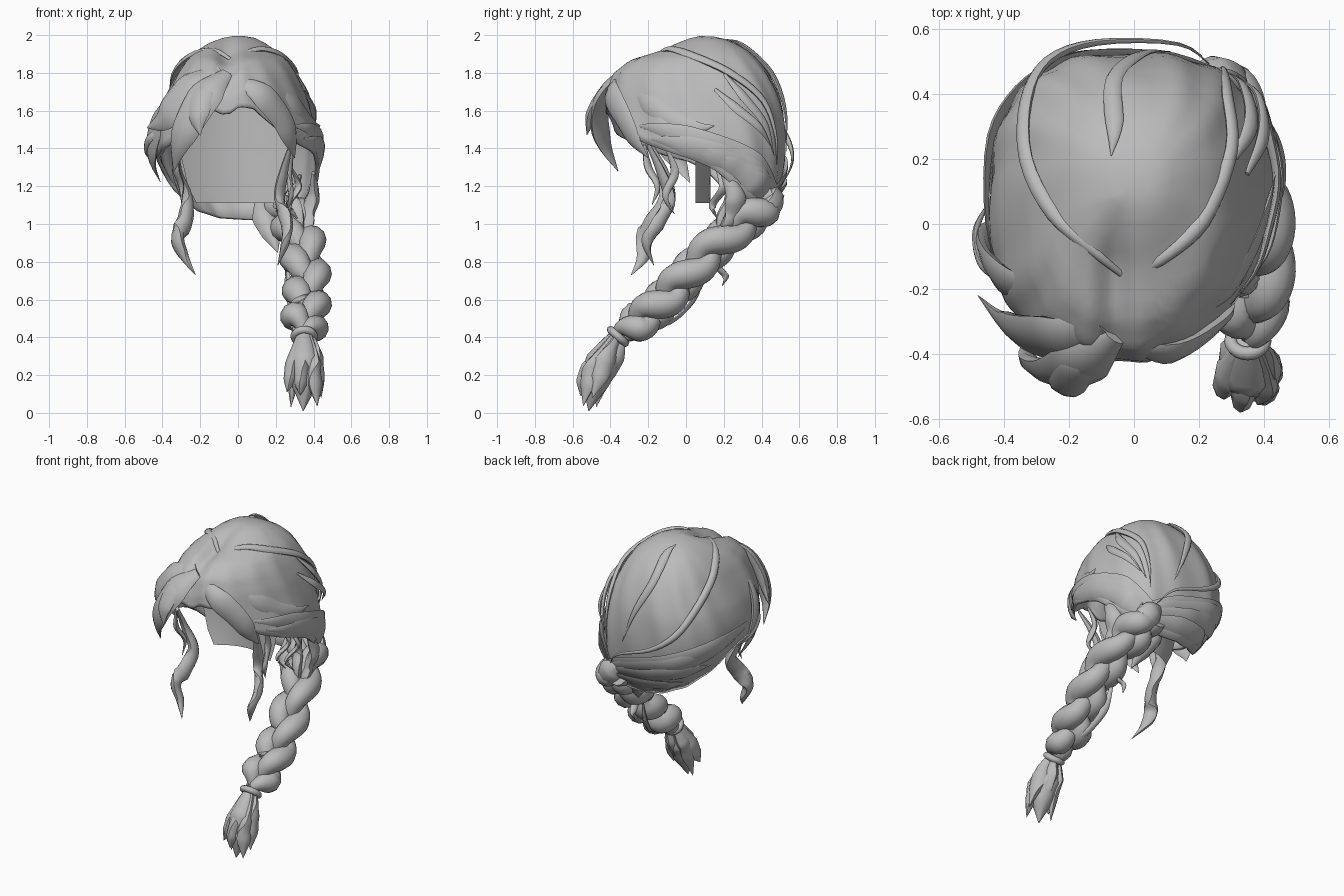
import bpy, bmesh, math
from mathutils import Vector

if "Cube" in bpy.data.objects:
    bpy.data.objects.remove(bpy.data.objects["Cube"])

hair = bpy.data.materials.new("hair_grey")
hair.diffuse_color = (0.5, 0.5, 0.5, 1)
hair.use_nodes = True
hair.node_tree.nodes["Principled BSDF"].inputs["Base Color"].default_value = hair.diffuse_color
HEAD = Vector((0, 0.05, 1.5))


def interp(table, k):
    """Linear lookup of a row in a sorted table."""
    if k <= table[0][0]:
        return table[0][1:]
    for a, b in zip(table, table[1:]):
        if k <= b[0]:
            f = (k - a[0]) / (b[0] - a[0])
            return [p + (q - p) * f for p, q in zip(a[1:], b[1:])]
    return table[-1][1:]


# Cap cross-sections: height, left, right, front, back
SECTIONS = [(1.02, -.20, .36, -.30, .43), (1.1, -.28, .40, -.33, .465),
            (1.2, -.36, .43, -.37, .495), (1.3, -.42, .43, -.40, .515),
            (1.4, -.445, .43, -.42, .525), (1.5, -.44, .41, -.43, .525),
            (1.6, -.415, .38, -.43, .515), (1.7, -.37, .35, -.42, .485),
            (1.8, -.32, .305, -.385, .435), (1.87, -.27, .26, -.30, .38),
            (1.92, -.215, .20, -.14, .325), (1.96, -.15, .14, -.05, .255),
            (1.985, -.08, .09, .02, .19), (2.0, 0, 0, .1, .1)]
# Hem height by angle (0 right, 90 back, 180 left, 270 front)
HEM = [(0, 1.33), (30, 1.13), (60, 1.03), (90, 1.02), (120, 1.03), (150, 1.07),
       (165, 1.15), (182, 1.33), (215, 1.41), (238, 1.48), (255, 1.6), (270, 1.63),
       (288, 1.61), (305, 1.5), (325, 1.42), (360, 1.33)]


def surf(deg, z, off=0.0):
    """Point on the cap at an angle and height, pushed out by off."""
    xl, xr, yf, yb = interp(SECTIONS, z)
    c, s = math.cos(math.radians(deg)), math.sin(math.radians(deg))
    e = 0.75 if s > 0 else (0.78 if c < 0 else 1.1)
    px = math.copysign(abs(c) ** e, c)
    py = math.copysign(abs(s) ** e, s)
    wave = 1 + 0.012 * math.sin(math.radians(deg) * 14 + 9 * z) * min(1, (2 - z) * 4)
    x = (xl + xr) / 2 + ((xr - xl) / 2 * wave + off) * px
    y = (yf + yb) / 2 + ((yb - yf) / 2 * wave + off) * py
    # Parting groove along the front
    front = min(1, max(0, (0.08 - y) / 0.2))
    return Vector((x, y, z - 0.045 * front * math.exp(-((x + .06) / .05) ** 2) + off * 0.3))


def finish(name, bm, angle=50):
    bmesh.ops.recalc_face_normals(bm, faces=bm.faces)
    me = bpy.data.meshes.new(name)
    bm.to_mesh(me)
    bm.free()
    me.materials.append(hair)
    ob = bpy.data.objects.new(name, me)
    bpy.context.collection.objects.link(ob)
    bpy.ops.object.select_all(action='DESELECT')
    ob.select_set(True)
    bpy.context.view_layer.objects.active = ob
    bpy.ops.object.shade_smooth_by_angle(angle=math.radians(angle))
    return ob


def bridge(bm, rings, closed=True):
    for a, b in zip(rings, rings[1:]):
        n = len(a)
        for i in range(n if closed else n - 1):
            bm.faces.new((a[i], a[(i + 1) % n], b[(i + 1) % n], b[i]))


def spline(pts, n):
    """Smooth samples through the points."""
    p = [Vector(q) for q in pts]
    p = [p[0] * 2 - p[1]] + p + [p[-1] * 2 - p[-2]]
    out, segs = [], len(p) - 3
    for k in range(n + 1):
        t = k / n * segs
        i = min(int(t), segs - 1)
        t -= i
        a, b, c, d = p[i:i + 4]
        out.append(0.5 * (2 * b + (c - a) * t + (2 * a - 5 * b + 4 * c - d) * t * t
                          + (3 * b - a - 3 * c + d) * t ** 3))
    return out


def lock(name, pts, width, flat=0.5, shape=((0, .35), (.3, 1), (.65, .8), (1, .03)), n=18, sides=8):
    """Tapered strand whose flat side faces the head."""
    path = spline(pts, n)
    bm = bmesh.new()
    rings = []
    for k, p in enumerate(path):
        t = (path[min(k + 1, n)] - path[max(k - 1, 0)]).normalized()
        out = p - HEAD
        nrm = (out - t * out.dot(t)).normalized()
        side = t.cross(nrm)
        r = width * interp(shape, k / n)[0]
        rings.append([bm.verts.new(p + side * r * math.cos(a) + nrm * r * flat * math.sin(a))
                      for a in (2 * math.pi * j / sides for j in range(sides))])
    bridge(bm, rings)
    bm.faces.new(rings[0])
    bm.faces.new(rings[-1])
    return finish(name, bm)


def sweep(name, start, end, width, steps=7):
    """Flat lock that follows the cap between two (angle, height) spots."""
    pts = []
    for k in range(steps + 1):
        f = k / steps
        pts.append(surf(start[0] + (end[0] - start[0]) * f,
                        start[1] + (end[1] - start[1]) * f ** 1.5, .004 + .006 * math.sin(math.pi * f)))
    lock(name, pts, width, .22, ((0, .1), (.3, .9), (.7, 1), (1, .5)), 24)


# Hair cap
bm = bmesh.new()
COLS, ROWS = 90, 24
rings = []
for r in range(1, ROWS + 1):
    f = (r / ROWS) ** 1.6
    rings.append([bm.verts.new(surf(d, 1.998 + (interp(HEM, d)[0] - 1.998) * f))
                  for d in (360 * c / COLS for c in range(COLS))])
bridge(bm, rings)
bm.faces.new(rings[0])
cap = finish("hair_cap", bm, 60)
solid = cap.modifiers.new("thickness", 'SOLIDIFY')
solid.thickness = 0.02

# Inner lining sheet closing the hollow behind the face
bm = bmesh.new()
rings = []
for z, xl, xr in [(1.11, -.22, .21), (1.2, -.265, .24), (1.35, -.3, .27), (1.5, -.31, .29), (1.68, -.29, .27)]:
    row = []
    for k in range(13):
        u = k / 6 - 1
        row.append(bm.verts.new(((xl + xr) / 2 + (xr - xl) / 2 * u, .05 + .08 * (1 - u * u), z)))
    rings.append(row)
bridge(bm, rings, False)
finish("inner_lining", bm)

# Loose strands lying over the crown
lock("crown_strand_left", [(-.02, -.17, 1.86), (-.13, -.08, 1.92), (-.25, .03, 1.89), surf(163, 1.79, .02),
     surf(140, 1.65, .015), surf(118, 1.5, .025), surf(98, 1.38, .045), surf(80, 1.28, .05),
     surf(66, 1.16, .02)], .026, .7, n=32)
lock("crown_strand_right", [(-.02, -.17, 1.86), (.1, -.1, 1.925), (.22, .02, 1.895), surf(22, 1.8, .012),
     surf(45, 1.66, .01), surf(55, 1.48, .01), surf(60, 1.3, .01)], .026, .7, n=28)
lock("crown_strand_back", [(-.07, .21, 1.98), (-.06, .3, 1.945), surf(95, 1.8, .012),
     surf(87, 1.6, .015), surf(80, 1.38, .01)], .03, .5, ((0, .05), (.3, 1), (.65, .8), (1, .03)))
lock("side_wisp_upper", [surf(18, 1.79, .01), surf(27, 1.66, .03), surf(42, 1.52, .03), surf(55, 1.36, .01)], .03)
lock("side_wisp_lower", [surf(10, 1.71, .01), surf(20, 1.6, .035), surf(35, 1.5, .04), surf(50, 1.4, .02)], .028)

# Locks sweeping back to the gathered nape
for i, (d, z) in enumerate([(-40, 1.52), (-32, 1.45), (-15, 1.4), (0, 1.35)]):
    sweep(f"right_sweep_{i}", (d, z), (63 - 3 * i, 1.18 - .02 * i), .065)
for i, (d, z) in enumerate([(200, 1.45), (178, 1.38), (160, 1.25), (145, 1.12)]):
    sweep(f"left_sweep_{i}", (d, z), (66 + i, 1.18 - .03 * i), .065)
lock("nape_knot", [(.16, .45, 1.19), (.23, .46, 1.14), (.28, .44, 1.08), (.3, .37, 1.03)], .08, .75,
     ((0, .3), (.4, 1), (.7, 1), (1, .4)))
lock("nape_lock", [(.11, .4, 1.13), (.14, .34, 1.03), (.18, .28, .94), (.21, .22, .85)], .065, .7)
# Side locks dropping from the hem into the braid
DROP = ((0, .3), (.4, 1), (.8, .9), (1, .4))
lock("drop_lock_outer", [(.4, .2, 1.27), (.4, .26, 1.15), (.36, .25, 1.04), (.37, .18, .95)], .06, .6, DROP)
lock("drop_lock_inner", [(.33, .2, 1.26), (.29, .24, 1.14), (.31, .2, 1.05), (.33, .18, .95)], .045, .7, DROP)
for i, x in enumerate((.2, .27)):
    lock(f"nape_wisp_{i}", [(x, .16, 1.32), (x + .05, .2, 1.2), (x, .14, 1.1), (x + .05, .17, 1.02)], .03)

# Swept fringe on both sides of the parting
lock("fringe_left_front", [(-.06, -.35, 1.8), (-.15, -.42, 1.71), (-.24, -.46, 1.57), (-.31, -.43, 1.42),
     (-.34, -.36, 1.28)], .1, .4)
lock("fringe_left_middle", [(-.1, -.31, 1.82), (-.22, -.35, 1.74), (-.33, -.34, 1.63),
     (-.4, -.3, 1.55), (-.48, -.22, 1.51)], .11, .35)
lock("fringe_left_tip", [(-.09, -.36, 1.78), (-.18, -.44, 1.68), (-.21, -.5, 1.57), (-.2, -.525, 1.47)], .075, .5)
lock("fringe_left_side", [(-.3, -.2, 1.72), (-.4, -.17, 1.58), (-.45, -.11, 1.45), (-.455, -.04, 1.33),
     (-.41, .02, 1.22)], .08, .3)
lock("fringe_left_wisp", [(-.4, -.19, 1.5), (-.47, -.12, 1.45), (-.485, -.02, 1.38), (-.44, .08, 1.32)], .025)
lock("fringe_right_front", [(.0, -.38, 1.76), (.12, -.395, 1.69), (.23, -.33, 1.56), (.28, -.27, 1.44),
     (.3, -.2, 1.35)], .075, .35)
lock("fringe_right_side", [(.18, -.28, 1.75), (.29, -.2, 1.65), (.365, -.08, 1.55), (.41, .05, 1.51),
     (.435, .15, 1.52)], .06, .3)

# Wavy locks hanging by the face
HANG = ((0, .3), (.25, .8), (.6, 1), (.8, .7), (1, .03))
lock("face_lock_left", [(-.33, -.19, 1.42), (-.32, -.12, 1.27), (-.27, -.1, 1.13), (-.28, -.17, 1.02),
     (-.32, -.22, .92), (-.28, -.23, .82), (-.225, -.29, .73)], .055, .7, HANG, 28)
lock("face_lock_left_thin", [(-.32, -.22, 1.42), (-.33, -.2, 1.3), (-.3, -.15, 1.2), (-.3, -.18, 1.1)], .025, .7)
lock("face_lock_right", [(.28, -.2, 1.42), (.24, -.13, 1.27), (.22, -.09, 1.13), (.26, -.15, 1.0),
     (.25, -.21, .9), (.21, -.17, .78)], .042, .7, HANG, 28)
lock("face_lock_right_thin", [(.29, -.1, 1.4), (.27, -.06, 1.27), (.28, -.11, 1.15), (.25, -.06, 1.05)], .025, .7)

# Three-strand braid
N, TURNS = 72, 1.7
centre = spline([(.23, .44, 1.12), (.29, .32, 1.02), (.345, .13, .86), (.365, -.04, .68),
                 (.36, -.19, .53), (.35, -.35, .42)], N)
for s in range(3):
    pts = []
    for k, p in enumerate(centre):
        u = k / N
        t = (centre[min(k + 1, N)] - centre[max(k - 1, 0)]).normalized()
        side = (Vector((1, 0, 0)) - t * t.x).normalized()
        a = 2 * math.pi * (u * TURNS + s / 3)
        g = min(1, .35 + 6 * (1 - u), .5 + 5 * u)
        pts.append(p + side * .056 * g * math.sin(a) + side.cross(t) * .045 * g * math.sin(2 * a))
    swell = [(k / N, .85 + .15 * math.cos(4 * math.pi * (k / N * TURNS + s / 3) + math.pi))
             for k in range(N + 1)]
    swell = [(u, w * min(1, .45 + 5 * (1 - u))) for u, w in swell]
    lock(f"braid_strand_{s}", pts, .08, .95, swell, N, 12)
lock("braid_wisp", [(.28, .1, .86), (.27, .17, .77), (.26, .21, .72), (.25, .19, .67)], .025)
lock("braid_under_wisp", [(.26, .1, .78), (.28, .04, .6), (.32, -.08, .48), (.34, -.2, .45)], .025)

# Hair tie
bpy.ops.mesh.primitive_torus_add(location=(.35, -.36, .405), major_radius=.052, minor_radius=.021,
                                 major_segments=20, minor_segments=8, rotation=(math.radians(-42), 0, 0))
tie = bpy.context.object
tie.name = "hair_tie"
tie.data.materials.append(hair)
bpy.ops.object.shade_smooth_by_angle(angle=math.radians(60))

# Tail tuft below the tie
TUFT = ((0, .4), (.45, 1), (.75, .8), (1, .02))
lock("tail_core", [(.35, -.36, .42), (.35, -.42, .31), (.35, -.47, .19), (.345, -.515, .01)], .095, .95, TUFT)
for i in range(6):
    a = 2 * math.pi * i / 6 + .3
    c, s = math.cos(a), math.sin(a)
    drop = .08 + .05 * math.sin(i * 2.3)
    lock(f"tail_lock_{i}", [(.35 + .025 * c, -.365 + .02 * s, .41), (.35 + .055 * c, -.425 + .055 * s, .3 + .03 * s),
         (.35 + .075 * c, -.47 + .06 * s, .2 + .03 * s), (.35 + .095 * c, -.51 + .05 * s, drop)],
         .06, .7, TUFT)
